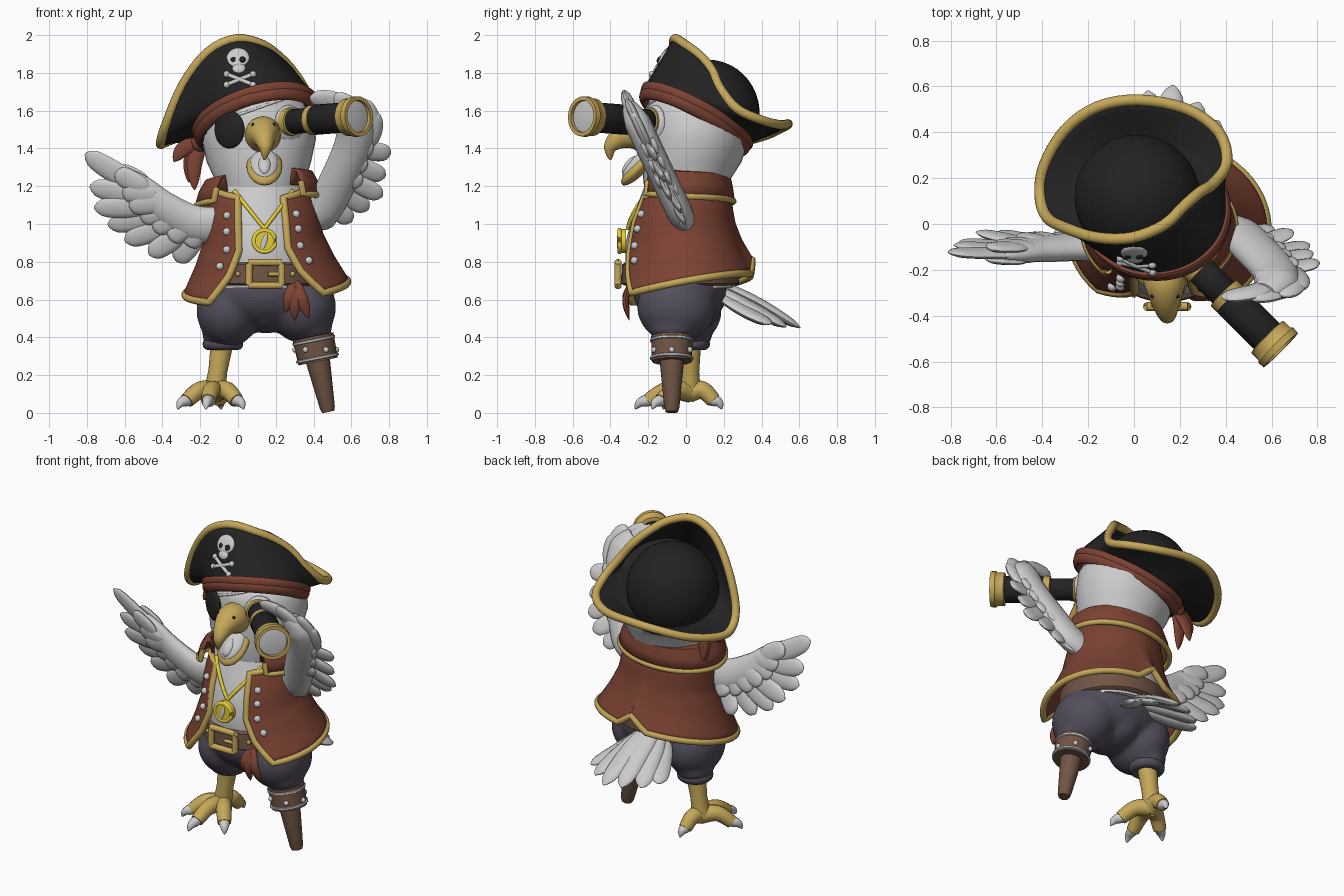
import bpy, bmesh
from math import sin, cos, pi
from mathutils import Vector as V, Matrix, Euler
from mathutils.bvhtree import BVHTree

if "Cube" in bpy.data.objects:
    bpy.data.objects.remove(bpy.data.objects["Cube"])

def material(name, r, g, b):
    m = bpy.data.materials.new(name)
    m.diffuse_color = (r, g, b, 1)
    m.use_nodes = True
    m.node_tree.nodes["Principled BSDF"].inputs["Base Color"].default_value = m.diffuse_color
    return m

GOLD = material("gold", .56, .39, .10)
RUST = material("rust_cloth", .20, .055, .033)
BLACK = material("black_felt", .016, .016, .017)
PURPLE = material("purple_cloth", .085, .075, .105)
BROWN = material("brown_leather", .16, .09, .058)
YELLOW = material("bright_gold", .78, .62, .04)

def finish(name, bm, mat, thick=0):
    bmesh.ops.recalc_face_normals(bm, faces=bm.faces)
    me = bpy.data.meshes.new(name)
    bm.to_mesh(me)
    bm.free()
    me.polygons.foreach_set("use_smooth", [True] * len(me.polygons))
    me.set_sharp_from_angle(angle=.8)
    ob = bpy.data.objects.new(name, me)
    bpy.context.collection.objects.link(ob)
    if mat:
        me.materials.append(mat)
    if thick:
        s = ob.modifiers.new("thickness", 'SOLIDIFY')
        s.thickness, s.offset = thick, 0
    return ob

def skin(name, rings, mat=None, wrap=True, closed=False, cap=True, thick=0):
    bm = bmesh.new()
    rows = [[bm.verts.new(p) for p in ring] for ring in rings]
    m, n = len(rows), len(rows[0])
    for i in range(m if closed else m - 1):
        a, b = rows[i], rows[(i + 1) % m]
        for j in range(n if wrap else n - 1):
            k = (j + 1) % n
            bm.faces.new((a[j], a[k], b[k], b[j]))
    if cap and wrap and not closed:
        bm.faces.new(rows[0])
        bm.faces.new(rows[-1])
    return finish(name, bm, mat, thick)

def sample(vals, t):
    f = min(max(t, 0), 1) * (len(vals) - 1)
    i = min(int(f), len(vals) - 2)
    return vals[i] + (vals[i + 1] - vals[i]) * (f - i)

def spline(pts, per=6, closed=False):
    pts, out = [V(p) for p in pts], []
    m = len(pts)
    get = (lambda i: pts[i % m]) if closed else (lambda i: pts[min(max(i, 0), m - 1)])
    for i in range(m if closed else m - 1):
        a, b, c, d = (get(i + k) for k in (-1, 0, 1, 2))
        for s in range(per):
            t = s / per
            out.append(.5 * (2*b + (c-a)*t + (2*a-5*b+4*c-d)*t*t + (3*b-a-3*c+d)*t**3))
    return out if closed else out + [pts[-1]]

def tube(name, pts, radii, mat=None, closed=False, flat=1, ref=(0, 0, 1), n=12):
    pts, nrm, rings, m = [V(p) for p in pts], V(ref), [], len(pts)
    radii = radii if isinstance(radii, list) else [radii, radii]
    for i, p in enumerate(pts):
        a, b = (pts[i-1], pts[(i+1) % m]) if closed else (pts[max(i-1, 0)], pts[min(i+1, m-1)])
        t = (b - a).normalized()
        nrm = (nrm - t * t.dot(nrm)).normalized()
        side, r = t.cross(nrm), sample(radii, i / (m - 1))
        rings.append([p + side*r*cos(2*pi*k/n) + nrm*r*flat*sin(2*pi*k/n) for k in range(n)])
    return skin(name, rings, mat, closed=closed)

def feather(name, a, b, w, ref=(0, 1, 0), mat=None, bend=(0, 0, 0), flat=.34, blunt=True):
    a, b = V(a), V(b)
    prof = (.55, .75, .9, 1, 1, 1, .98, .9, .7, .12) if blunt else (.5, .75, .92, 1, 1, .92, .72, .42, .06)
    return tube(name, spline([a, (a+b)/2 + V(bend), b], 7), [w*k for k in prof], mat, flat=flat, ref=ref)

def lathe(name, p, q, profile, mat=None, n=24):
    p, q = V(p), V(q)
    d = q - p
    s = d.orthogonal().normalized()
    u = d.normalized().cross(s)
    return skin(name, [[p + d*t + (s*cos(2*pi*k/n) + u*sin(2*pi*k/n))*r for k in range(n)]
                       for t, r in profile], mat)

def ball(name, c, s, mat=None, rot=(0, 0, 0), seg=20):
    bm = bmesh.new()
    s = (s,)*3 if isinstance(s, (int, float)) else s
    bmesh.ops.create_uvsphere(bm, u_segments=seg, v_segments=seg*2//3, radius=1,
                              matrix=Matrix.LocRotScale(V(c), Euler(rot), V(s)))
    return finish(name, bm, mat)

def stack(name, rows, mat=None, n=36):
    return skin(name, [[(x + rx*sin(2*pi*k/n), y - ry*cos(2*pi*k/n), z) for k in range(n)]
                       for z, x, y, rx, ry in rows], mat)

def front(ob, x, z, off=0):
    tree = BVHTree.FromPolygons([v.co for v in ob.data.vertices], [list(p.vertices) for p in ob.data.polygons])
    hit = tree.ray_cast(V((x, -2, z)), V((0, 1, 0)))[0]
    return V((x, (hit.y if hit else -.2) - off, z))

# torso and head; the head is cut off along the tilted hat plane
torso = stack("torso", [(.66, .14, -.02, .3, .27), (.78, .14, -.035, .3, .285), (.9, .13, -.04, .275, .28),
                        (1.02, .13, -.035, .26, .255), (1.12, .12, -.02, .25, .23), (1.2, .12, 0, .235, .22)])
head = stack("head", [(1.14, .12, 0, .22, .21), (1.22, .12, 0, .235, .225), (1.33, .11, .03, .277, .265),
                      (1.45, .11, .05, .303, .28), (1.57, .1, .055, .3, .275), (1.68, .09, .06, .25, .25),
                      (1.76, .08, .07, .15, .15)])
for v in head.data.vertices:
    v.co.z = min(v.co.z, 1.575 + .25*(v.co.x-.09) - .52*(v.co.y-.06))

# breeches blended into one shape
lobes = [((.15, -.03, .64), (.33, .25, .2)), ((-.05, -.02, .54), (.17, .21, .19)), ((.34, -.05, .56), (.18, .21, .19)),
         ((-.08, .02, .41), (.11, .12, .08)), ((.38, -.07, .45), (.12, .13, .08)), ((.15, -.02, .54), (.13, .2, .12))]
bm = bmesh.new()
for c, s in lobes:
    bmesh.ops.create_uvsphere(bm, u_segments=24, v_segments=16, radius=1, matrix=Matrix.LocRotScale(V(c), None, V(s)))
breeches = finish("breeches", bm, PURPLE)
rm = breeches.modifiers.new("blend", 'REMESH')
rm.mode, rm.voxel_size, rm.use_smooth_shade = 'VOXEL', .018, True
breeches.modifiers.new("soften", 'SMOOTH').iterations = 5
tube("breeches_cuff", [(-.08+.075*cos(k*pi/12), .02+.075*sin(k*pi/12), .365) for k in range(24)], .033, PURPLE, True)

# bird leg and foot
lathe("bird_leg", (-.08, .02, .4), (-.125, .02, .1), [(0, .062), (.6, .05), (1, .058)], GOLD)
ankle = V((-.12, .02, .11))
for i, tip in enumerate([(-.32, -.12, .02), (-.17, -.27, .02), (.03, -.18, .02), (-.09, .19, .02)]):
    d = (V(tip) - ankle) * V((1, 1, 0))
    tube(f"toe_{i}", spline([ankle, ankle + d*.4 + V((0, 0, .01)), ankle + d*.75 - V((0, 0, .045))]), [.055, .05, .045, .04], GOLD)
    tube(f"claw_{i}", spline([ankle + d*.7 - V((0, 0, .04)), ankle + d*.9 - V((0, 0, .055)), tip]), [.034, .03, .02, .003])

# peg leg
top, foot = V((.388, -.075, .45)), V((.478, -.075, .005))
lathe("peg_leg", top, foot, [(0, .08), (.4, .064), (.95, .04), (1, .032)], BROWN)
lathe("peg_cuff", top.lerp(foot, .1), top.lerp(foot, .4), [(0, .11), (1, .106)], BROWN)
for i, t in enumerate((.15, .36)):
    lathe(f"peg_band_{i}", top.lerp(foot, t-.018), top.lerp(foot, t+.018), [(0, .108), (.2, .115), (.8, .115), (1, .108)])
for k in range(6):
    ball(f"peg_rivet_{k}", top.lerp(foot, .26) + V((.109*cos(k*pi/3), .109*sin(k*pi/3), 0)), .016, seg=10)

# coat shell with front opening and back vent
def coat_point(u, t):
    o = sample([.5, .46, .44, .56, .78], t)
    th = o + u*(2*pi - 2*o)
    hem = .66 - .07*cos(th) + .035*sin(th) + .08*max(0, 1 - abs(pi - th)/.22)
    z0 = 1.2 - .07*max(0, cos(th))
    rx, ry = sample([.25, .285, .305, .36, .43], t), sample([.225, .265, .285, .32, .37], t)
    return V((.12 + .03*t + rx*sin(th), -.022 - .012*sin(pi*t) - ry*cos(th), z0 + (hem - z0)*t))

N, M = 60, 16
skin("coat", [[coat_point(j/N, i/M) for j in range(N+1)] for i in range(M+1)], RUST, wrap=False, thick=.022)
tube("coat_trim", [coat_point(j/N, 0) for j in (6, 5, 4, 3, 2, 1)] + [coat_point(0, i/M) for i in range(M)]
     + [coat_point(j/N, 1) for j in range(N)] + [coat_point(1, 1 - i/M) for i in range(M+1)]
     + [coat_point(1 - j/N, 0) for j in (1, 2, 3, 4, 5, 6)], .02, GOLD)
for side, u in (("right", .04), ("left", .96)):
    for i, t in enumerate((.18, .33, .5, .66)):
        p = coat_point(u, t)
        ball(f"button_{side}_{i}", p + ((p - V((.13, -.02, p.z))).normalized())*.014, .021, seg=12)

# folded collar
def collar_point(u, row):
    th = .8 + u*(2*pi - 1.6)
    z, rx, ry = [(1.17, .235, .215), (1.25, .25, .23), (1.245, .28, .25), (1.19, .31, .26), (1.12, .33, .27)][row]
    return V((.11 + rx*sin(th), -.02 - ry*cos(th), z + .025*sin(th) + .03*max(0, cos(th))))
skin("collar", [[collar_point(j/40, r) for j in range(41)] for r in range(5)], RUST, wrap=False, thick=.018)
tube("collar_trim", [collar_point(0, 3)] + [collar_point(j/40, 4) for j in range(41)] + [collar_point(1, 3)], .017, GOLD)

# belt, buckle and sash tails
belt = stack("belt", [(z, .14, -.03, r, r-.01) for z, r in ((.675, .31), (.685, .322), (.785, .318), (.795, .306))], BROWN)
tube("buckle", spline([(.145+sx*w, -.36, .735+sz*h) for sx, sz, w, h in
     ((-1, -1, .085, .05), (-1, 1, .085, .05), (-1, 1, .075, .06), (1, 1, .075, .06),
      (1, 1, .085, .05), (1, -1, .085, .05), (1, -1, .075, .06), (-1, -1, .075, .06))], 3, True), .019, GOLD, True)
tube("buckle_prong", [(.16, -.365, .735), (.235, -.36, .735)], .012, GOLD)
for i, x in enumerate((0, .29)):
    ball(f"belt_stud_{i}", front(belt, x, .735), .014, GOLD, seg=10)
for i, (x, z) in enumerate(((.25, .53), (.3, .49), (.375, .5))):
    feather(f"sash_tail_{i}", (.3, -.28, .7), (x, -.3, z), .034, mat=RUST, bend=(0, -.03, 0), flat=.5, blunt=False)

# pendant
c = front(torso, .14, .91, .025)
lathe("pendant", c + V((0, .025, 0)), c - V((0, .018, 0)), [(0, .064), (.6, .064), (.62, .05), (1, .05)], YELLOW)
tube("pendant_rim", [c + V((.057*cos(k*pi/12), -.01, .057*sin(k*pi/12))) for k in range(24)], .012, YELLOW, True)
feather("pendant_needle", c + V((-.012, -.02, -.04)), c + V((.012, -.02, .04)), .014, blunt=False)
for s, x in (("left", -.02), ("right", .29)):
    tube(f"chain_{s}", [front(torso, .14 + (x-.14)*t, .975 + .2*t, .008) for t in (0, .2, .4, .6, .8, 1)], .011, YELLOW)

# beak
tube("upper_beak", spline([(.13, -.18, 1.465), (.135, -.27, 1.48), (.14, -.35, 1.455), (.145, -.4, 1.405), (.14, -.4, 1.34)]),
     [.1, .09, .06, .036, .005], GOLD, n=20)
ball("lower_beak", (.14, -.245, 1.305), (.095, .135, .042), GOLD, (.8, 0, 0))
ball("mouth", (.14, -.257, 1.32), (.075, .108, .038), None, (.8, 0, 0))
ball("tongue", (.14, -.295, 1.31), (.035, .06, .028), None, (.9, 0, 0))
for s in (-1, 1):
    ball(f"nostril_{s}", (.135 + s*.055, -.315, 1.525), .01, BLACK, seg=8)

# eyes and eye patch
ball("eye_ring", (.27, -.165, 1.53), (.09, .035, .1), None, (0, 0, .6))
ball("eye_patch", front(head, -.045, 1.5), (.09, .028, .1), BLACK, (0, 0, -.5))
tube("patch_strap", [front(head, x, 1.57 + (x+.02)*.35, .001) for x in (-.06, 0, .06, .12, .18, .24)], .007)

# bandana ring and its tails
def ring_point(th, off=0, grow=0):
    dx, dy = (.305+grow)*sin(th), -(.27+grow)*cos(th)
    return V((.09+dx - .2*off, .06+dy + .4*off, 1.575 + .25*dx - .52*dy + .85*off))
for i, (off, r) in enumerate(((-.02, .036), (-.05, .034))):
    tube(f"bandana_fold_{i}", [ring_point(k*2*pi/48, off, .002 - i*.004) for k in range(48)], r, RUST, True, .6, (0, -1, 0))
ball("bandana_knot", (-.2, .15, 1.43), .05, RUST)
for i, tip in enumerate([(-.34, .13, 1.33), (-.23, .13, 1.18), (-.26, .2, 1.22)]):
    feather(f"bandana_tail_{i}", (-.19, .15, 1.43), tip, .042, mat=RUST, bend=(-.02, 0, .02), flat=.4, blunt=False)

# three-cornered hat: floor, brim, trim and crown
edge = spline([(-.01, -.06, 1.98), (.13, -.005, 1.95), (.22, .08, 1.885), (.29, .14, 1.81), (.35, .18, 1.72), (.405, .27, 1.61),
               (.37, .4, 1.55), (.23, .5, 1.525), (.02, .54, 1.53), (-.16, .51, 1.51), (-.3, .41, 1.465), (-.39, .26, 1.43),
               (-.41, .13, 1.43), (-.38, .03, 1.53), (-.29, -.02, 1.74), (-.16, -.06, 1.91)], 4, True)
base = [ring_point(k*2*pi/len(edge), .01) for k in range(len(edge))]
middle = V((.06, .09, 1.575))
brim = skin("hat_brim", [[b.lerp(middle, .4) for b in base]] + [[b.lerp(e, t/5) for b, e in zip(base, edge)] for t in range(6)],
            BLACK, cap=False, thick=.02)
tube("hat_trim", edge, .025, GOLD, True)
ball("hat_crown", (.015, .115, 1.585), (.275, .275, .285), BLACK, seg=32)

# bone emblem on the hat
lean = (-.5, 0, 0)
ball("emblem_skull", front(brim, .0, 1.88, .01), (.06, .014, .058), None, lean)
ball("emblem_jaw", front(brim, .005, 1.825, .01), (.036, .014, .03), None, lean)
for s in (-1, 1):
    ball(f"emblem_socket_{s}", front(brim, s*.024, 1.87, .02), (.017, .012, .018), BLACK, lean, 10)
    ends = [front(brim, .01 + k*.07, 1.765 + s*k*.028, .012) for k in (-1, 0, 1)]
    tube(f"emblem_bone_{s}", ends, .011)
    for k in (0, 2):
        ball(f"emblem_knuckle_{s}_{k}", ends[k], .018, seg=10)

# spyglass
eye, far = V((.26, -.17, 1.54)), V((.64, -.55, 1.57))
def barrel(name, a, b, r, mat):
    lathe(name, eye.lerp(far, a), eye.lerp(far, b), [(0, r-.008), (.06, r), (.94, r), (1, r-.008)], mat)
barrel("spyglass_eyepiece", 0, .09, .075, GOLD)
barrel("spyglass_inner_tube", .07, .38, .066, BLACK)
barrel("spyglass_mid_ring", .34, .42, .08, GOLD)
barrel("spyglass_outer_tube", .4, .86, .08, BLACK)
lathe("spyglass_rim", eye.lerp(far, .84), far, [(0, .085), (.05, .1), (.55, .1), (.65, .108), (1, .106), (1, .085), (.6, .083)], GOLD)
barrel("spyglass_lens", .9, .97, .084, None)

# feathered wings: arm, long feathers, then short coverts on both faces
def wing(name, arm, radii, a, b, tips, plane, ref, wide, flat):
    tube(f"{name}_arm", spline([plane(x, z) for x, z in arm]), radii, flat=flat, ref=ref, n=16)
    nv, n = V(ref).normalized(), len(tips)
    for i, (x, z) in enumerate(tips):
        root = plane(*V(a).lerp(V(b), i/(n-1)))
        tip = plane(x, z) + nv*(.012 - .012*(i % 3))
        feather(f"{name}_feather_{i}", root, tip, wide, ref, bend=(0, 0, -.012))
        for s in (-1, 1):
            feather(f"{name}_covert_{i}_{s}", root + nv*s*.03, root.lerp(tip, .5) + nv*s*.026, wide*.95, ref)

def spread(x, z):
    return V((x, -.13 + .28*(1.07 - .45*(x + .2) - z) + .05*max(0, x + .4), z))
wing("open_wing", [(-.06, 1.0), (-.22, 1.0), (-.38, 1.08), (-.5, 1.19), (-.58, 1.26)], [.1, .1, .09, .065, .035], (-.48, 1.19), (-.2, .98),
     [(-.81, 1.37), (-.785, 1.2), (-.76, 1.09), (-.69, .99), (-.6, .91), (-.47, .84), (-.33, .8)], spread, (.126, 1, .28), .06, .6)
def raised(x, z):
    return V((x, -.005 - .47*(z - 1), z))
wing("raised_wing", [(.34, 1.02), (.45, 1.08), (.54, 1.25), (.61, 1.42), (.62, 1.54), (.57, 1.62)], [.09, .1, .1, .1, .1, .055],
     (.62, 1.42), (.42, 1.1), [(.81, 1.37), (.78, 1.25), (.765, 1.15), (.69, 1.07), (.6, 1.01), (.5, .99)], raised, (0, 1, .45), .055, .7)
for i, (a, b, bend) in enumerate([((.62, 1.53), (.38, 1.67), (.02, -.01, .04)), ((.64, 1.48), (.5, 1.68), (.04, -.02, .02)),
                                  ((.64, 1.42), (.65, 1.66), (.05, 0, 0)), ((.64, 1.38), (.71, 1.6), (.03, 0, 0))]):
    feather(f"finger_feather_{i}", raised(*a), raised(*b), .058, (0, 1, .45), bend=bend, flat=.45)

# tail fan, arched so the outer feathers hang lower
for i, (tip, z) in enumerate([((.37, .45, .47), .63), ((.285, .53, .455), .66), ((.17, .605, .45), .69),
                              ((.06, .58, .455), .69), ((-.04, .52, .455), .66), ((-.11, .44, .47), .63)]):
    k = i - 2.5
    feather(f"tail_feather_{i}", (.19 - .03*i, .17, z), tip, .062, (-.18*k, .5, .85), bend=(0, 0, .02 - .012*abs(k)), flat=.4)
